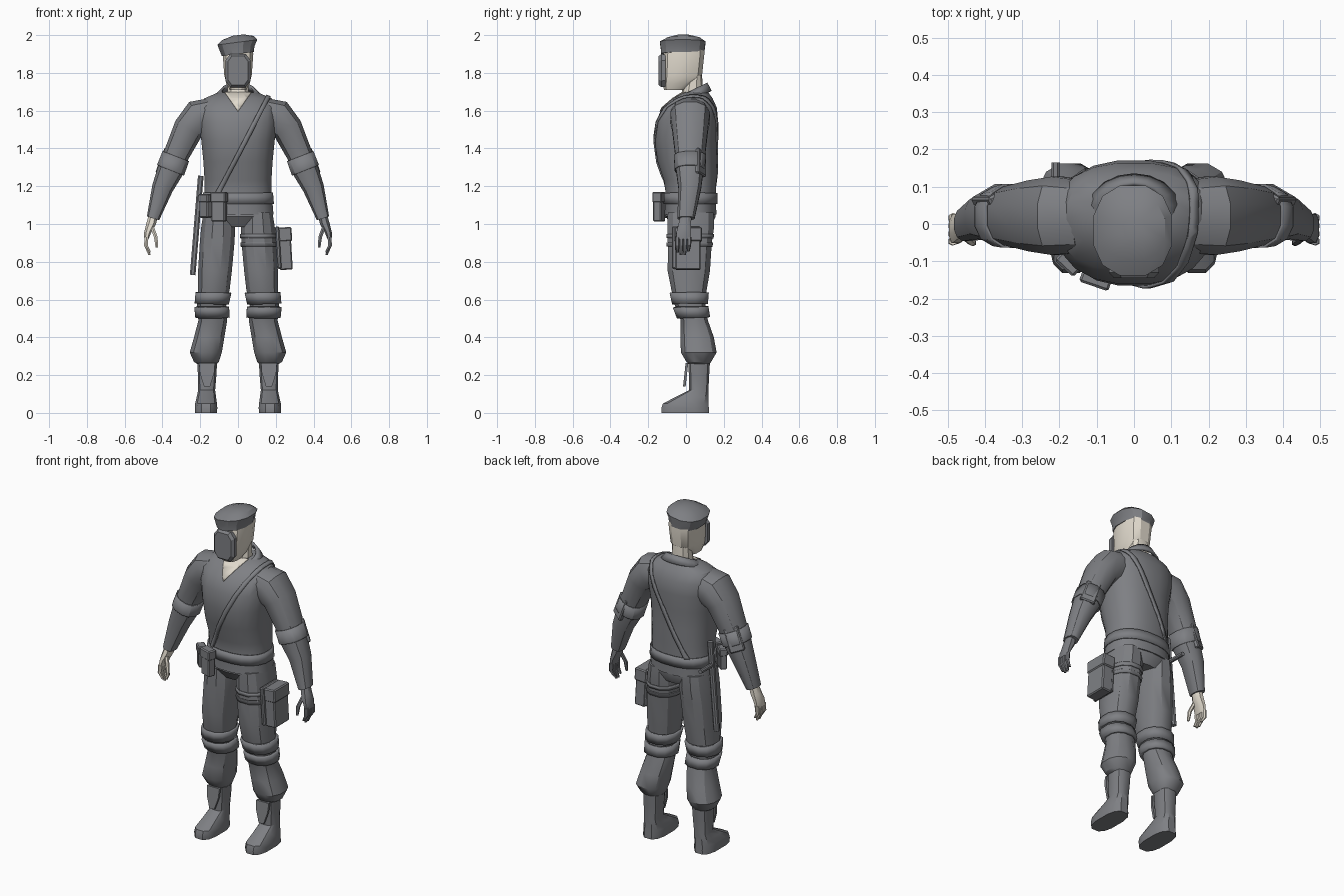
import bpy, bmesh, math
from mathutils import Vector, Matrix

if "Cube" in bpy.data.objects:
    bpy.data.objects.remove(bpy.data.objects["Cube"])


def material(name, rgb):
    m = bpy.data.materials.new(name)
    m.diffuse_color = (*rgb, 1)
    m.use_nodes = True
    m.node_tree.nodes["Principled BSDF"].inputs["Base Color"].default_value = m.diffuse_color
    return m


GREY = material("uniform_grey", (0.21, 0.215, 0.23))
SKIN = material("pale_skin", (0.75, 0.70, 0.61))


def finish(name, bm, mat, angle=32):
    me = bpy.data.meshes.new(name)
    bm.to_mesh(me)
    bm.free()
    me.materials.append(mat)
    ob = bpy.data.objects.new(name, me)
    bpy.context.collection.objects.link(ob)
    bpy.ops.object.select_all(action='DESELECT')
    ob.select_set(True)
    bpy.context.view_layer.objects.active = ob
    bpy.ops.object.shade_smooth_by_angle(angle=math.radians(angle))
    return ob


def loft(name, rings, n, mat, power=0.85, angle=32):
    """Skin a closed tube over rings given as (centre, u axis, v axis)."""
    bm = bmesh.new()
    loops = []
    for c, u, v in rings:
        loop = []
        for i in range(n):
            a = 2 * math.pi * (i + 0.5) / n
            ca, sa = math.cos(a), math.sin(a)
            ca = math.copysign(abs(ca) ** power, ca)
            sa = math.copysign(abs(sa) ** power, sa)
            loop.append(bm.verts.new(Vector(c) + Vector(u) * ca + Vector(v) * sa))
        loops.append(loop)
    for a, b in zip(loops, loops[1:]):
        for i in range(n):
            j = (i + 1) % n
            bm.faces.new((a[i], a[j], b[j], b[i]))
    bm.faces.new(loops[0])
    bm.faces.new(loops[-1])
    bmesh.ops.recalc_face_normals(bm, faces=bm.faces)
    return finish(name, bm, mat, angle)


def level(z, x0, x1, y0, y1, tilt=0):
    """Horizontal ring from its extents; tilt raises the +x side."""
    w = (x1 - x0) / 2
    return ((x0 + x1) / 2, (y0 + y1) / 2, z), (w, 0, w * tilt), (0, (y1 - y0) / 2, 0)


def patch(name, src, planes, thick, mat):
    """Band lying on another part: the piece of its surface behind all planes."""
    bm = bmesh.new()
    bm.from_mesh(src.data)
    for co, no in planes:
        bmesh.ops.bisect_plane(bm, geom=bm.verts[:] + bm.edges[:] + bm.faces[:],
                               plane_co=co, plane_no=no, clear_outer=True)
    ob = finish(name, bm, mat)
    sol = ob.modifiers.new("thickness", 'SOLIDIFY')
    sol.thickness, sol.offset = thick, 1
    return ob


def band(name, src, z0, z1, thick):
    return patch(name, src, [((0, 0, z0), (0, 0, -1)), ((0, 0, z1), (0, 0, 1))], thick, GREY)


def box(name, loc, size, rot=Matrix(), mat=GREY, bevel=0.006):
    bm = bmesh.new()
    bmesh.ops.create_cube(bm, size=1)
    bmesh.ops.scale(bm, vec=size, verts=bm.verts)
    bmesh.ops.bevel(bm, geom=bm.edges[:], offset=bevel, segments=1, affect='EDGES')
    bmesh.ops.transform(bm, matrix=Matrix.Translation(loc) @ rot, verts=bm.verts)
    return finish(name, bm, mat, 20)


def rot(angle, axis):
    return Matrix.Rotation(angle, 4, axis)


# Shirt body, belt, hips
torso = loft("shirt", [level(z, -w, w, a, b) for z, w, a, b in (
    (1.05, .19, -.115, .162), (1.17, .18, -.11, .16), (1.23, .179, -.118, .162),
    (1.33, .185, -.152, .163), (1.44, .196, -.167, .164), (1.54, .212, -.162, .172),
    (1.615, .214, -.128, .165), (1.665, .18, -.07, .142), (1.695, .11, -.02, .12))], 20, GREY)
band("belt", torso, 1.105, 1.165, .007)
loft("hips", [level(1.12, -.17, .17, -.1, .15), level(1.04, -.188, .188, -.108, .157),
              level(.985, -.15, .15, -.07, .13)], 14, GREY)

# Shoulder strap running round the chest and back
n = Vector((.888, 0, -.461))
p = Vector((.163, 0, 1.68))
patch("shoulder_strap", torso, [(p + n * .012, n), (p - n * .012, -n),
                                ((0, 0, 1.16), (0, 0, -1))], .008, GREY)

# Open neckline and neck
patch("neckline", torso, [((0, 0, 1.595), (1, 0, -.7)), ((0, 0, 1.595), (-1, 0, -.7)),
                          ((0, .0, 0), (0, 1, 0))], .004, SKIN)
loft("neck", [level(1.6, -.065, .065, -.06, .09), level(1.69, -.06, .06, -.025, .09),
              level(1.79, -.055, .055, 0, .085)], 10, SKIN)

# Collar, open at the front and falling to two points
bm = bmesh.new()
rows = []
for i in range(-8, 9):
    a = math.radians(i * 19.5)
    s, c = math.sin(a), math.cos(a)
    tip = max(0, abs(i) - 5) / 3
    rows.append((bm.verts.new((.085 * s, .035 + .072 * c, 1.705 + .04 * c)),
                 bm.verts.new((.122 * s + math.copysign(.02, s) * tip, .03 + .1 * c - .042 * tip,
                               1.672 + .03 * c - .035 * tip))))
for a, b in zip(rows, rows[1:]):
    bm.faces.new((a[0], a[1], b[1], b[0]))
bmesh.ops.recalc_face_normals(bm, faces=bm.faces)
collar = finish("collar", bm, GREY)
mod = collar.modifiers.new("thickness", 'SOLIDIFY')
mod.thickness, mod.offset = .014, 0

# Head, face mask, cap
loft("head", [level(z, -w, w, a, b) for z, w, a, b in (
    (1.71, .045, -.118, .0), (1.745, .064, -.125, .05), (1.79, .075, -.125, .088),
    (1.9, .083, -.122, .1), (1.94, .08, -.11, .095))], 12, SKIN, .75)
loft("face_mask", [((0, y, 1.812), (w, 0, 0), (0, 0, h)) for y, w, h in (
    (-.108, .07, .088), (-.13, .07, .092), (-.145, .056, .08))], 8, GREY, .55, 20)
loft("cap", [level(z, a, b, c, d, .13) for z, a, b, c, d in (
    (1.9, -.088, .086, -.135, .1), (1.93, -.1, .09, -.137, .103),
    (1.962, -.112, .105, -.142, .107), (1.985, -.085, .085, -.1, .075),
    (2.0, -.03, .03, -.05, .02))], 12, GREY)

for s, side in ((-1, "right"), (1, "left")):
    # Sleeved arm
    path = [(.14, 1.585, .085, .1, .02), (.205, 1.565, .1, .108, .022),
            (.262, 1.505, .083, .098, .022), (.325, 1.37, .07, .082, .022),
            (.355, 1.29, .072, .075, .02), (.4, 1.19, .058, .062, .02),
            (.45, 1.03, .035, .047, .0)]
    rings = []
    for i, (x, z, w, h, y) in enumerate(path):
        a, b = path[max(i - 1, 0)], path[min(i + 1, len(path) - 1)]
        d = Vector((b[0] - a[0], 0, b[1] - a[1])).normalized()
        rings.append(((s * x, y, z), (-d.z * w * s, 0, d.x * w), (0, h, 0)))
    arm = loft(side + "_sleeve", rings, 12, GREY)
    d = Vector((.36 * s, 0, -.93))
    patch(side + "_rolled_cuff", arm, [(Vector((s * .333, 0, 1.36)), -d),
                                       (Vector((s * .357, 0, 1.285)), d)], .007, GREY)
    box(side + "_elbow_pad", (s * .375, .078, 1.325), (.085, .026, .14),
        rot(-.36 * s, 'Y') @ rot(-.5 * s, 'Z'))

    # Hand: bare on one side, gloved on the other
    mat = SKIN if s < 0 else GREY
    loft(side + "_hand", [((s * x, y, z), (w, 0, 0), (0, h, 0)) for x, y, z, w, h in (
        (.447, 0, 1.05, .026, .03), (.46, -.006, 1.0, .028, .036),
        (.478, -.012, .955, .02, .042), (.485, -.014, .92, .012, .04))], 8, mat)
    fingers = [((.485, -.045 + .021 * k, .93), (.487, -.047 + .021 * k, .885),
                (.468, -.045 + .019 * k, z)) for k, z in enumerate((.85, .835, .835, .855))]
    fingers.append(((.455, -.03, .985), (.435, -.048, .93), (.43, -.052, .875)))
    for k, pts in enumerate(fingers):
        loft(f"{side}_finger_{k + 1}", [((s * q[0], q[1], q[2]), (r, 0, 0), (0, r, 0))
                                        for q, r in zip(pts, (.012, .011, .007))], 6, mat)

    # Trouser leg gathered into the boot
    def leg_ring(z, x0, x1, y0, y1):
        return level(z, *sorted((s * x0, s * x1)), y0, y1)
    leg = loft(side + "_trouser_leg", [leg_ring(*r) for r in (
        (1.06, .02, .185, -.1, .15), (.98, .012, .198, -.102, .152), (.9, .016, .205, -.1, .14),
        (.75, .03, .214, -.1, .13), (.65, .042, .214, -.08, .112), (.57, .06, .22, -.062, .105),
        (.49, .055, .212, -.03, .118), (.4, .07, .235, -.032, .15), (.32, .083, .258, -.03, .165),
        (.27, .1, .235, .0, .135), (.255, .115, .21, .02, .12))], 12, GREY)
    band(side + "_knee_strap_upper", leg, .578, .638, .013)
    band(side + "_knee_strap_lower", leg, .505, .562, .015)
    loft(side + "_boot", [leg_ring(*r) for r in (
        (.3, .108, .216, .008, .13), (.2, .113, .214, .014, .124), (.12, .12, .212, .015, .12),
        (.085, .115, .22, -.055, .122), (.05, .11, .228, -.125, .122),
        (.025, .108, .23, -.134, .124), (0, .11, .23, -.132, .124))], 12, GREY, .7)

    # Pointed flap over the front of the boot
    bm = bmesh.new()
    outline = ((-.042, .265), (.042, .265), (.038, .21), (.016, .14), (-.016, .14), (-.038, .21))
    face = bm.faces.new([bm.verts.new((s * .164 + x, .012 - .11 * (.265 - z), z))
                         for x, z in outline])
    ext = bmesh.ops.extrude_face_region(bm, geom=[face])
    bmesh.ops.translate(bm, vec=(0, -.014, 0),
                        verts=[v for v in ext["geom"] if isinstance(v, bmesh.types.BMVert)])
    bmesh.ops.recalc_face_normals(bm, faces=bm.faces)
    finish(side + "_boot_flap", bm, GREY)

    # Thigh pouch with its straps, on one leg only
    if s > 0:
        tilt = rot(-.06, 'Y')
        for z in (.88, .925):
            band("thigh_strap", leg, z, z + .022, .006)
        box("thigh_pouch", (.25, .01, .86), (.068, .135, .205), tilt)
        box("thigh_pouch_lid", (.245, .012, .945), (.08, .145, .075), tilt)
        box("thigh_pouch_panel", (.213, -.0, .875), (.022, .15, .225), tilt)

# Belt pouches
for x, y, z, w, d, h, a in ((-.1, -.142, 1.09, .075, .045, .155, -.33),
                            (-.172, -.102, 1.095, .06, .04, .125, -.75)):
    box("belt_pouch", (x, y, z), (w, d, h), rot(a, 'Z'))
    box("belt_pouch_lid", (x, y, z + h * .33), (w + .008, d + .008, h * .36), rot(a, 'Z'))

# Baton with a side handle, hung at the hip
axis = Vector((.062, 0, .53)).normalized()
side_axis = Vector((axis.z, 0, -axis.x))
low, top = Vector((-.24, .05, .73)), Vector((-.197, .05, 1.255))
loft("baton", [(q, side_axis * .016, (0, .016, 0)) for q in (low, top)], 8, GREY)
loft("baton_handle", [((-.21, y, 1.12), (.012, 0, 0), (0, 0, .012)) for y in (.05, .165)], 8, GREY)
